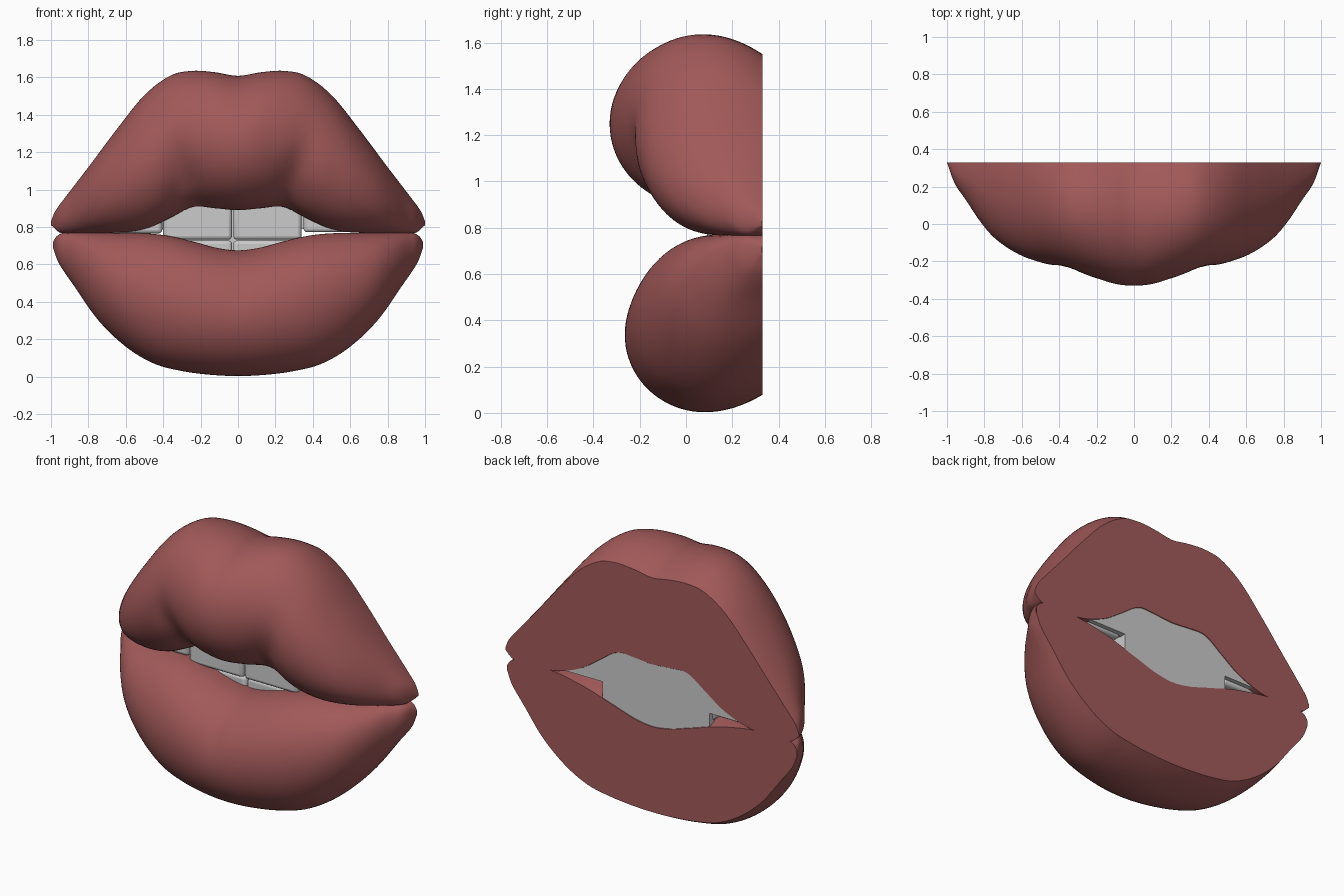
import bpy, bmesh, math

if "Cube" in bpy.data.objects:
    bpy.data.objects.remove(bpy.data.objects["Cube"])

BACK = 0.33


def curve(points):
    """Smooth function of |x| through a few (x, value) points, level at x = 0."""
    n = len(points)
    slopes = [0.0] * n
    for i in range(1, n):
        a, b = points[i - 1], points[min(i + 1, n - 1)]
        slopes[i] = (b[1] - a[1]) / (b[0] - a[0])

    def value(x):
        x = min(abs(x), points[-1][0])
        i = max(j for j in range(n - 1) if points[j][0] <= x)
        (x0, v0), (x1, v1) = points[i], points[i + 1]
        h = x1 - x0
        t = (x - x0) / h
        return ((2 * t**3 - 3 * t**2 + 1) * v0 + (t**3 - 2 * t**2 + t) * h * slopes[i]
                + (3 * t**2 - 2 * t**3) * v1 + (t**3 - t**2) * h * slopes[i + 1])
    return value


def make_lip(name, half_width, top, bottom, front, top_drop, bottom_rise, dent, mat):
    """Loft D-shaped sections across the mouth, flat at the back."""
    bm = bmesh.new()
    rings = []
    steps = 96
    for i in range(steps + 1):
        x = half_width * math.sin(math.pi * (i / steps - 0.5))
        f, zt, zb = front(x), top(x), bottom(x)
        yc = f + (BACK - f) * 0.58
        zc, h = (zt + zb) / 2, (zt - zb) / 2
        pts = []
        for k in range(8):
            t = 1 - k / 8
            pts.append((yc + (BACK - yc) * t, zb + bottom_rise(x) * t * t))
        for k in range(41):
            a = math.pi * (k / 40 - 0.5)
            y, z = yc - (yc - f) * math.cos(a), zc + h * math.sin(a)
            pts.append((y + dent(x, z) * math.cos(a), z))
        for k in range(1, 9):
            t = k / 8
            pts.append((yc + (BACK - yc) * t, zt - top_drop(x) * t * t))
        rings.append([bm.verts.new((x, y, z)) for y, z in pts])
    m = len(rings[0])
    for a, b in zip(rings, rings[1:]):
        for k in range(m):
            j = (k + 1) % m
            bm.faces.new((a[k], a[j], b[j], b[k]))
    bmesh.ops.remove_doubles(bm, verts=bm.verts, dist=0.0005)
    bmesh.ops.recalc_face_normals(bm, faces=bm.faces)
    mesh = bpy.data.meshes.new(name)
    bm.to_mesh(mesh)
    bm.free()
    ob = bpy.data.objects.new(name, mesh)
    bpy.context.collection.objects.link(ob)
    mesh.materials.append(mat)
    smooth(ob)


def smooth(ob):
    bpy.ops.object.select_all(action='DESELECT')
    ob.select_set(True)
    bpy.context.view_layer.objects.active = ob
    bpy.ops.object.shade_smooth_by_angle(angle=math.radians(40))


def block(name, x0, x1, y0, y1, z0, z1, bevel):
    bpy.ops.mesh.primitive_cube_add(size=1)
    ob = bpy.context.object
    ob.name = name
    for v in ob.data.vertices:
        v.co = ((x0 + x1) / 2 + v.co.x * (x1 - x0), (y0 + y1) / 2 + v.co.y * (y1 - y0),
                (z0 + z1) / 2 + v.co.z * (z1 - z0))
    if bevel:
        mod = ob.modifiers.new("rounding", 'BEVEL')
        mod.width, mod.segments = bevel, 3
        smooth(ob)


red = bpy.data.materials.new("lip_red")
red.diffuse_color = (0.36, 0.10, 0.10, 1)
red.use_nodes = True
red.node_tree.nodes["Principled BSDF"].inputs["Base Color"].default_value = red.diffuse_color

# Upper lip, with a cupid's bow and a groove either side of the centre bulge
make_lip(
    "upper_lip", 1.0,
    curve([(0, 1.608), (0.12, 1.627), (0.24, 1.635), (0.36, 1.61), (0.5, 1.505), (0.65, 1.32),
           (0.8, 1.12), (0.93, 0.95), (0.98, 0.88), (1, 0.83)]),
    curve([(0, 0.89), (0.12, 0.9), (0.24, 0.908), (0.36, 0.85), (0.48, 0.795), (0.6, 0.772),
           (0.8, 0.768), (0.95, 0.77), (1, 0.81)]),
    curve([(0, -0.33), (0.1, -0.32), (0.2, -0.29), (0.33, -0.25), (0.5, -0.205), (0.62, -0.16),
           (0.74, -0.08), (0.82, 0.01), (0.9, 0.13), (0.96, 0.22), (1, 0.329)]),
    curve([(0, 0.085), (0.4, 0.08), (0.7, 0.04), (1, 0)]),
    curve([(0, 0.10), (0.25, 0.09), (0.5, 0.04), (0.7, 0), (1, 0)]),
    lambda x, z: 0.055 * math.exp(-((abs(x) - 0.3 - 0.25 * max(0, z - 1.05)) / 0.075) ** 2)
    * math.exp(-((z - 1.0) / 0.22) ** 2),
    red)

# Lower lip, with a faint centre crease
make_lip(
    "lower_lip", 0.99,
    curve([(0, 0.675), (0.12, 0.69), (0.25, 0.725), (0.4, 0.757), (0.55, 0.768), (0.75, 0.768),
           (0.93, 0.768), (0.97, 0.75), (0.99, 0.72)]),
    curve([(0, 0.003), (0.15, 0.01), (0.3, 0.03), (0.45, 0.07), (0.6, 0.16), (0.75, 0.305),
           (0.88, 0.49), (0.96, 0.61), (0.99, 0.69)]),
    curve([(0, -0.265), (0.2, -0.255), (0.4, -0.22), (0.6, -0.145), (0.74, -0.06), (0.84, 0.05),
           (0.92, 0.17), (0.965, 0.24), (0.99, 0.329)]),
    curve([(0, 0.07), (0.3, 0.06), (0.5, 0.03), (0.7, 0), (0.99, 0)]),
    curve([(0, 0.075), (0.5, 0.06), (0.8, 0.03), (0.99, 0)]),
    lambda x, z: 0.01 * math.exp(-(x / 0.04) ** 2) * math.exp(-((z - 0.52) / 0.12) ** 2),
    red)

# Teeth: two wide front teeth and one each side above, two below
for i, (x0, x1, z0) in enumerate([(-0.68, -0.405, 0.765), (-0.40, -0.032, 0.732),
                                  (-0.025, 0.34, 0.732), (0.35, 0.66, 0.772)]):
    block(f"upper_tooth_{i + 1}", x0, x1, 0.09, 0.30, z0, 1.05, 0.02)
for i, (x0, x1) in enumerate([(-0.39, -0.032), (-0.025, 0.34)]):
    block(f"lower_tooth_{i + 1}", x0, x1, 0.12, 0.30, 0.55, 0.728, 0.02)

# Flat grey backing that closes the mouth from behind
block("upper_gum", -0.69, 0.69, 0.28, 0.327, 0.79, 1.05, 0)
block("lower_gum", -0.39, 0.34, 0.28, 0.327, 0.55, 0.80, 0)
